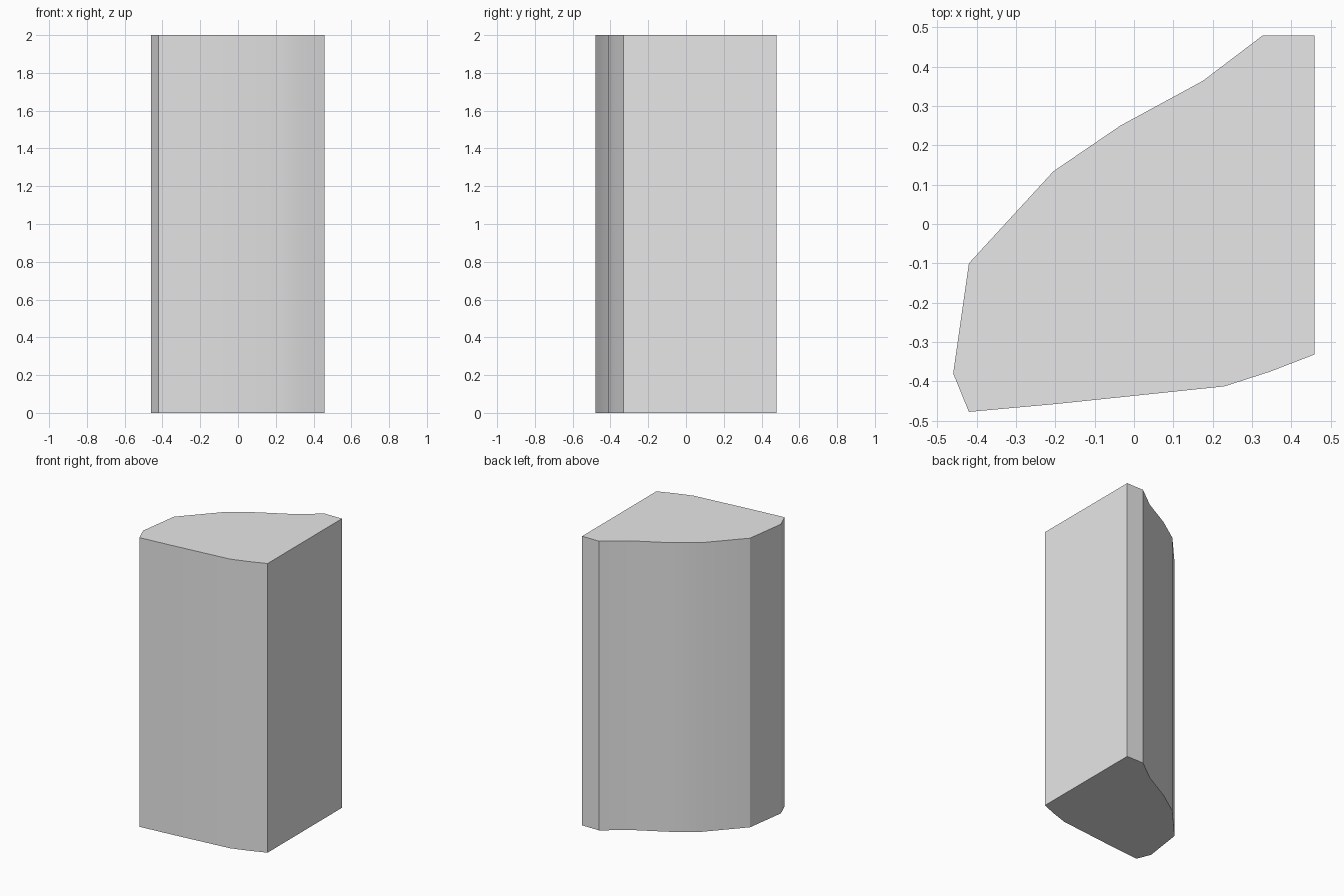
import bpy
import bmesh
import math

cube = bpy.data.objects.get("Cube")
if cube:
    bpy.data.objects.remove(cube, do_unlink=True)

HEIGHT = 2.0

# Plain grey material
grey = bpy.data.materials.new("light grey")
grey.use_nodes = True
colour = (0.8, 0.8, 0.8, 1.0)
grey.diffuse_color = colour
grey.node_tree.nodes["Principled BSDF"].inputs["Base Color"].default_value = colour

# Plan outline, counter-clockwise from the front corner
outline = [
    (-0.42, -0.478), (-0.2, -0.458), (0.23, -0.413), (0.345, -0.376),
    (0.459, -0.332), (0.459, 0.48), (0.328, 0.48), (0.175, 0.364),
    (-0.035, 0.25), (-0.205, 0.134), (-0.42, -0.1), (-0.46, -0.38),
]

# Upright block: the outline extruded straight up
bm = bmesh.new()
base = bm.faces.new([bm.verts.new((x, y, 0)) for x, y in outline])
top = bmesh.ops.extrude_face_region(bm, geom=[base], use_keep_orig=True)
top_verts = [v for v in top["geom"] if isinstance(v, bmesh.types.BMVert)]
bmesh.ops.translate(bm, verts=top_verts, vec=(0, 0, HEIGHT))
bmesh.ops.recalc_face_normals(bm, faces=bm.faces)

mesh = bpy.data.meshes.new("block")
bm.to_mesh(mesh)
bm.free()
mesh.materials.append(grey)
block = bpy.data.objects.new("block", mesh)
bpy.context.collection.objects.link(block)

# Smooth the gently curved walls, keep the corners sharp
bpy.ops.object.select_all(action="DESELECT")
block.select_set(True)
bpy.context.view_layer.objects.active = block
bpy.ops.object.shade_smooth_by_angle(angle=math.radians(30))
